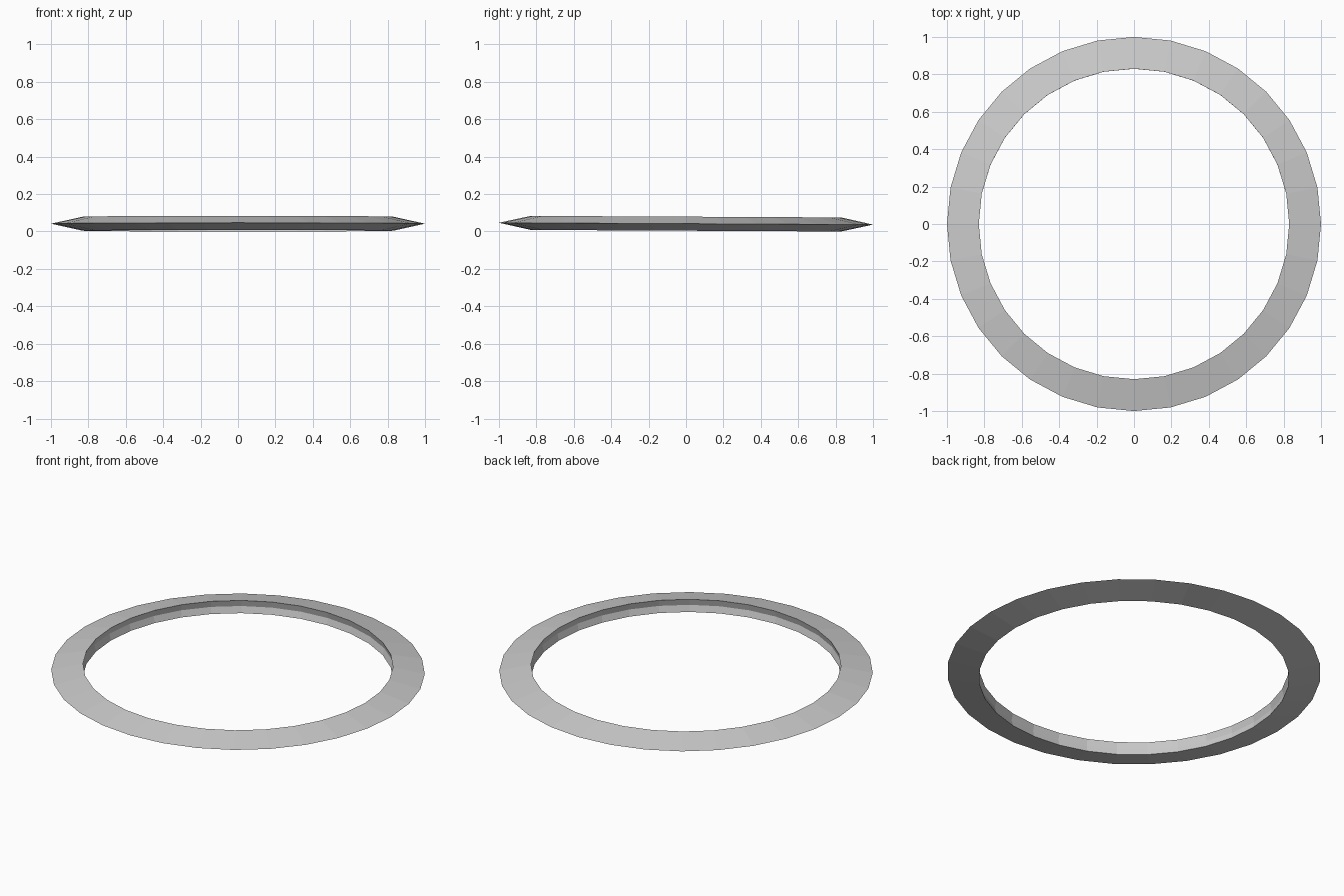
import bpy, bmesh, math

if "Cube" in bpy.data.objects:
    bpy.data.objects.remove(bpy.data.objects["Cube"])

SIDES = 32
# Cross-section (radius, height): sharp outer rim, shallow groove on the inside
PROFILE = [(1.0, 0.0), (0.83, 0.0375), (0.84, 0.0), (0.83, -0.0375)]

# Ring: sweep the section around z
bm = bmesh.new()
loops = []
for i in range(SIDES):
    a = 2 * math.pi * i / SIDES
    loops.append([bm.verts.new((r * math.cos(a), r * math.sin(a), z)) for r, z in PROFILE])
n = len(PROFILE)
for i in range(SIDES):
    p, q = loops[i], loops[(i + 1) % SIDES]
    for j in range(n):
        k = (j + 1) % n
        bm.faces.new((p[j], q[j], q[k], p[k]))
bmesh.ops.recalc_face_normals(bm, faces=bm.faces)

mesh = bpy.data.meshes.new("ring")
bm.to_mesh(mesh)
bm.free()
ring = bpy.data.objects.new("ring", mesh)
bpy.context.collection.objects.link(ring)

# Very slight tilt, front side a touch higher
ring.rotation_euler.x = -0.005
ring.location.z = 0.0417
